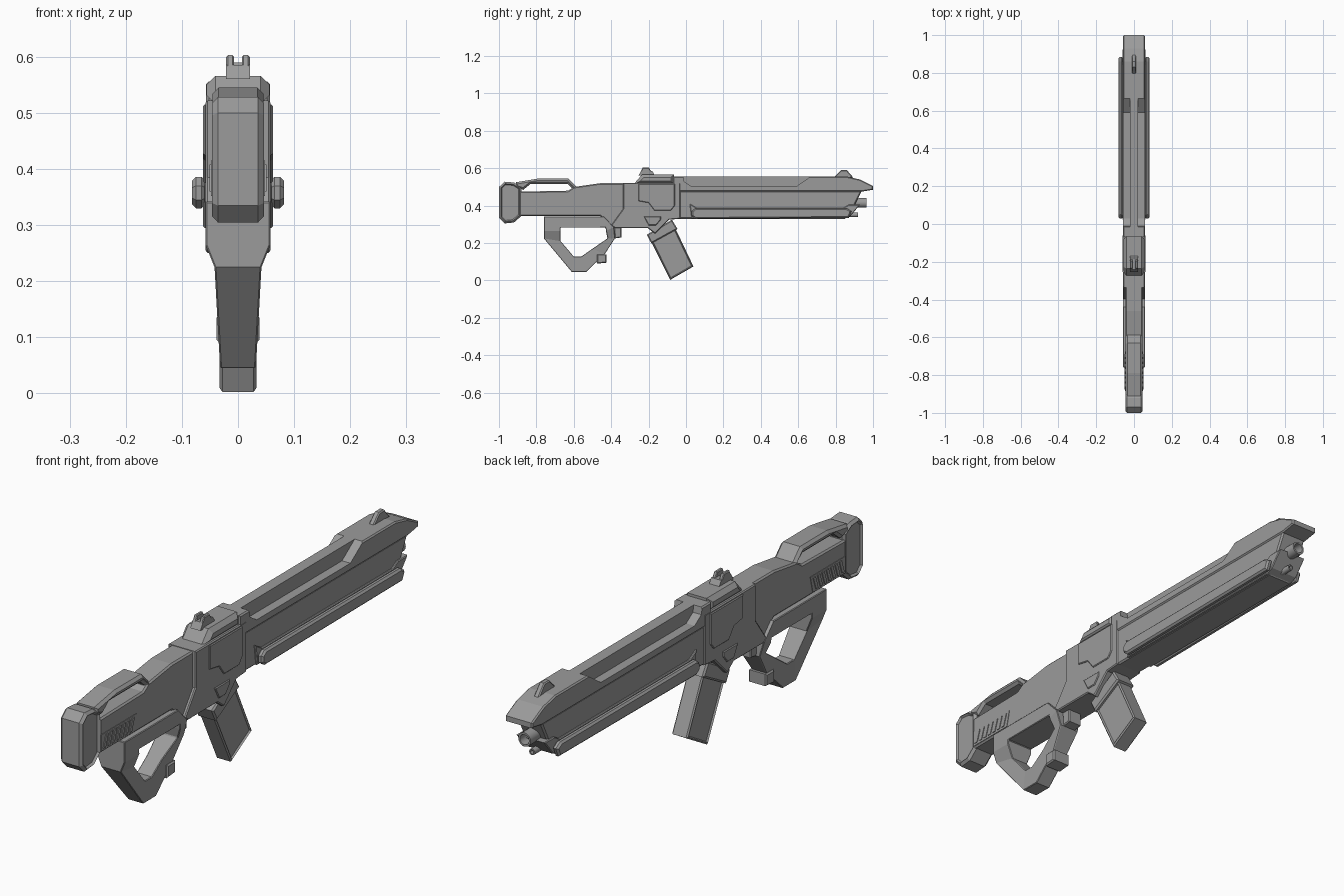
import bpy, bmesh, math
from mathutils import Matrix, Vector

cube = bpy.data.objects.get("Cube")
if cube:
    bpy.data.objects.remove(cube, do_unlink=True)

grey = bpy.data.materials.new("gunmetal grey")
grey.use_nodes = True
tone = (.33, .33, .33, 1)
grey.diffuse_color = tone
grey.node_tree.nodes["Principled BSDF"].inputs["Base Color"].default_value = tone


def finish(name, bm):
    """Turn a bmesh into a flat shaded object."""
    bmesh.ops.recalc_face_normals(bm, faces=bm.faces[:])
    mesh = bpy.data.meshes.new(name)
    bm.to_mesh(mesh)
    bm.free()
    mesh.materials.append(grey)
    obj = bpy.data.objects.new(name, mesh)
    bpy.context.collection.objects.link(obj)
    return obj


def prism(name, outline, half, x=0, chamfer=0, inset=None):
    """Extrude a side outline (y, z) across x, chamfer its rim and sink its side panels."""
    bm = bmesh.new()
    base = bm.faces.new([bm.verts.new((x - half, y, z)) for y, z in outline])
    moved = bmesh.ops.extrude_face_region(bm, geom=[base])["geom"]
    bmesh.ops.translate(bm, vec=(2 * half, 0, 0),
                        verts=[v for v in moved if isinstance(v, bmesh.types.BMVert)])
    if base not in bm.faces[:]:
        bm.faces.ensure_lookup_table()
    bmesh.ops.recalc_face_normals(bm, faces=bm.faces[:])

    def sides():
        return [f for f in bm.faces if abs(f.normal.x) > .99]

    if chamfer:
        rim = list({e for f in sides() for e in f.edges})
        bmesh.ops.bevel(bm, geom=rim, offset=chamfer, segments=1,
                        affect='EDGES', clamp_overlap=True)
        bm.normal_update()
    if inset:
        for width, depth in inset:
            bmesh.ops.inset_region(bm, faces=sides(), thickness=width, depth=depth,
                                   use_even_offset=True)
            bm.normal_update()
    return finish(name, bm)


def pair(name, outline, half, x, chamfer=0):
    """Mirrored left and right prisms."""
    return [prism(side + "_" + name, outline, half, s * x, chamfer)
            for side, s in (("left", 1), ("right", -1))]


def tube(name, radius, bore, z, start, end):
    """Hollow muzzle tube pointing along y."""
    bm = bmesh.new()
    bmesh.ops.create_cone(bm, cap_ends=True, segments=16, radius1=radius, radius2=radius,
                          depth=end - start,
                          matrix=Matrix.Translation((0, (start + end) / 2, z))
                          @ Matrix.Rotation(math.pi / 2, 4, 'X'))
    bm.normal_update()
    mouth = [f for f in bm.faces if f.normal.y > .9]
    bmesh.ops.inset_region(bm, faces=mouth, thickness=radius - bore)
    hole = bmesh.ops.extrude_face_region(bm, geom=mouth)["geom"]
    bmesh.ops.translate(bm, vec=(0, -.05, 0),
                        verts=[v for v in hole if isinstance(v, bmesh.types.BMVert)])
    bmesh.ops.delete(bm, geom=[f for f in mouth if f.is_valid], context='FACES_ONLY')
    obj = finish(name, bm)
    for poly in obj.data.polygons:
        poly.use_smooth = abs(poly.normal.y) < .5
    return obj


def grip_loop(name, outer, inner):
    """Closed loop whose width tapers from the frame down to the grip."""
    bm = bmesh.new()

    def half(z):
        t = min(1, max(0, (z - .2) / .065))
        return .032 + t * .026

    rings = [[bm.verts.new((s * half(z), y, z)) for y, z in line]
             for line, s in ((outer, 1), (inner, 1), (inner, -1), (outer, -1))]
    n = len(outer)
    for k in range(4):
        a, b = rings[k], rings[(k + 1) % 4]
        for i in range(n):
            j = (i + 1) % n
            bm.faces.new((a[i], a[j], b[j], b[i]))
    obj = finish(name, bm)
    mod = obj.modifiers.new("chamfer", 'BEVEL')
    mod.width = .008
    mod.segments = 1
    mod.limit_method = 'ANGLE'
    mod.angle_limit = math.radians(50)
    return obj


# Stock: butt pad, body and carrying bar around the open slot
prism("butt_pad", [(-1, .5), (-.97, .528), (-.92, .524), (-.88, .5), (-.88, .345),
                   (-.92, .31), (-.97, .305), (-1, .335)],
      .046, chamfer=.01, inset=[(.012, 0), (.006, -.008)])
prism("stock_body", [(-.89, .475), (-.63, .48), (-.6, .5), (-.46, .52), (-.33, .52),
                     (-.33, .3), (-.4, .29), (-.46, .345), (-.89, .345)], .046, chamfer=.006)
prism("carry_bar", [(-.91, .5), (-.91, .525), (-.79, .545), (-.63, .545), (-.585, .5),
                    (-.585, .46), (-.61, .48), (-.61, .495), (-.635, .517), (-.83, .517),
                    (-.87, .485)], .045, chamfer=.01)

# Slanted cooling slats on the stock
for i in range(7):
    y = -.875 + i * .026
    prism("vent_slat", [(y, .36), (y + .014, .36), (y + .03, .408), (y + .016, .408)], .051)
prism("vent_panel", [(-.885, .352), (-.69, .352), (-.675, .415), (-.885, .415)], .048)

# Receiver with top block and side panels
prism("receiver", [(-.335, .522), (-.03, .522), (-.03, .33), (-.09, .325), (-.165, .25),
                   (-.205, .28), (-.38, .28), (-.4, .295), (-.335, .385)],
      .058, chamfer=.004)
prism("receiver_top", [(-.28, .515), (-.235, .566), (-.065, .566), (-.065, .515)],
      .056, chamfer=.016)
prism("side_panel", [(-.255, .515), (-.06, .515), (-.06, .4), (-.08, .375), (-.17, .375),
                     (-.2, .415), (-.255, .425)], .062, chamfer=.003)
prism("catch_panel", [(-.225, .342), (-.135, .342), (-.135, .325), (-.16, .295),
                      (-.2, .295)], .062, chamfer=.003)

# Upper barrel cover with a long groove on each side
cover = prism("barrel_cover", [(-.07, .556), (.86, .556), (.93, .54), (1, .505), (1, .485),
                               (.94, .475), (-.07, .475)], .057, chamfer=.005)
for cutter in pair("groove_cutter", [(-.02, .58), (-.01, .53), (.03, .503), (.59, .503),
                                     (.7, .58)], .02, .042):
    cutter.hide_render = True
    cutter.hide_viewport = True
    cutter.display_type = 'WIRE'
    cut = cover.modifiers.new("groove", 'BOOLEAN')
    cut.operation = 'DIFFERENCE'
    cut.solver = 'EXACT'
    cut.object = cutter

# Lower shroud, its stepped lip and the protruding rails
prism("barrel_shroud", [(-.04, .48), (.94, .48), (.88, .36), (.85, .33), (-.04, .33)],
      .053, chamfer=.006)
prism("shroud_lip", [(.02, .41), (.06, .387), (.84, .387), (.87, .405), (.93, .405),
                     (.88, .345), (.85, .332), (.03, .332)], .06, chamfer=.003)
pair("rail", [(.03, .37), (.05, .386), (.86, .386), (.885, .37), (.87, .335), (.05, .33),
              (.03, .345)], .012, .07, chamfer=.007)

# Muzzle tubes
tube("muzzle", .026, .019, .415, .84, .965)
tube("lower_tube", .012, .007, .351, .82, .92)

# Grip loop with small blocks around the trigger area
grip_loop("grip",
          [(-.76, .342), (-.76, .265), (-.76, .225), (-.61, .045), (-.535, .045),
           (-.435, .14), (-.38, .225), (-.385, .285), (-.44, .342)],
          [(-.67, .282), (-.67, .265), (-.67, .21), (-.6, .128), (-.56, .128),
           (-.5, .17), (-.42, .225), (-.428, .265), (-.43, .282)])
prism("grip_foot", [(-.475, .14), (-.425, .14), (-.425, .095), (-.475, .09)],
      .038, chamfer=.005)
prism("trigger_block", [(-.385, .285), (-.345, .285), (-.345, .23), (-.38, .225)],
      .03, chamfer=.004)

# Slanted magazine and its collar
prism("magazine", [(-.19, .215), (-.06, .285), (.04, .075), (-.085, .003)],
      .033, chamfer=.005, inset=[(.018, 0), (.004, -.006)])
prism("magazine_collar", [(-.21, .245), (-.075, .325), (-.045, .275), (-.185, .198)],
      .041, chamfer=.006)

# Sights
prism("rear_sight_base", [(-.255, .56), (-.24, .585), (-.18, .585), (-.165, .56)], .021)
pair("rear_sight_ear", [(-.25, .565), (-.232, .603), (-.198, .603), (-.175, .565)],
     .007, .014, chamfer=.003)
prism("front_sight", [(.79, .55), (.83, .59), (.86, .59), (.895, .55)], .011, chamfer=.004)
